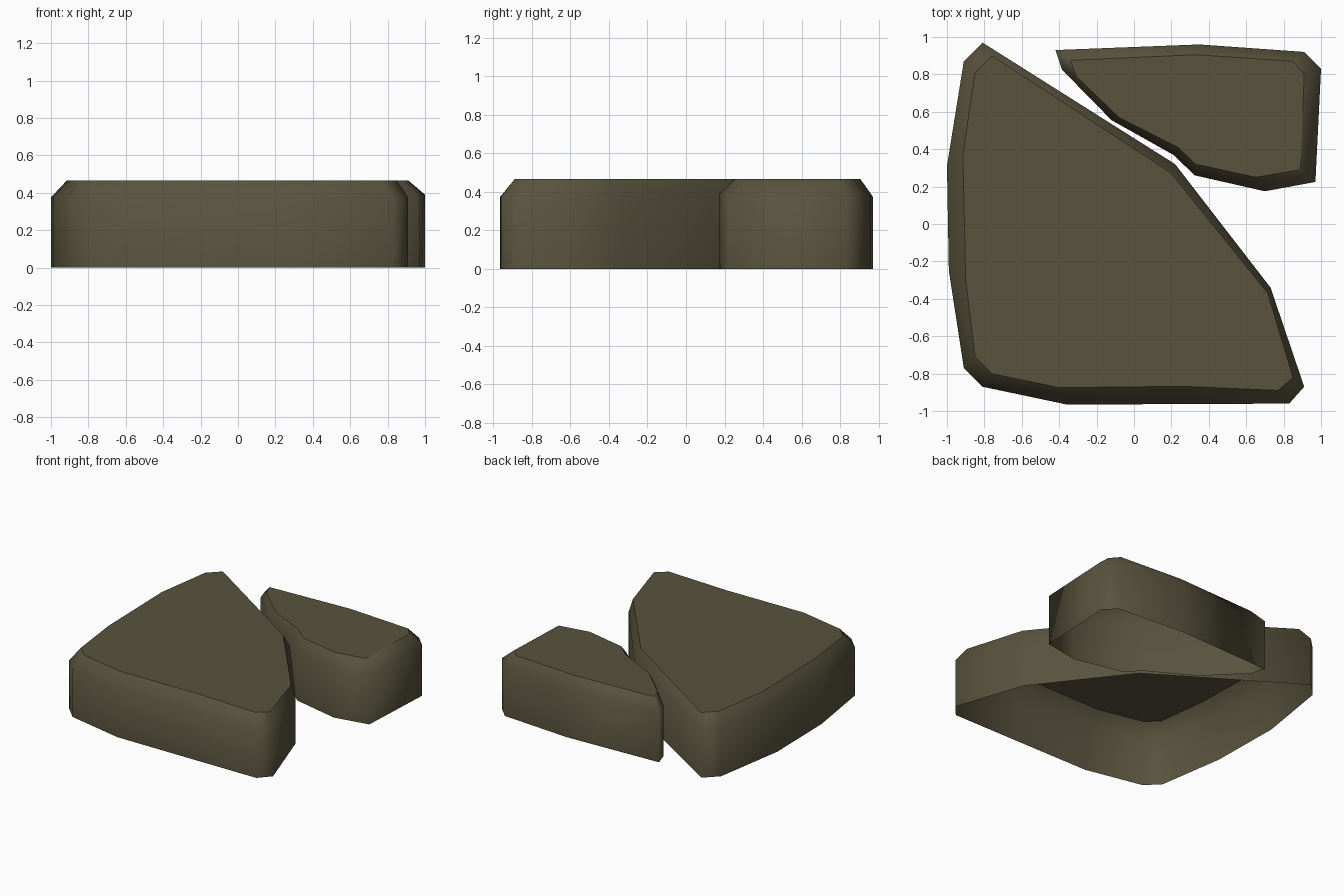
import bpy, bmesh

if "Cube" in bpy.data.objects:
    bpy.data.objects.remove(bpy.data.objects["Cube"])

TOP = 0.466

stone = bpy.data.materials.new("dark olive stone")
stone.diffuse_color = (0.1, 0.087, 0.048, 1)
stone.use_nodes = True
stone.node_tree.nodes["Principled BSDF"].inputs["Base Color"].default_value = stone.diffuse_color


def slab(name, outline, top, rim):
    """Hollow paving stone: upright walls, sloped rim, flat top, open base."""
    bm = bmesh.new()
    rings = [
        [bm.verts.new((x, y, 0)) for x, y in outline],
        [bm.verts.new((x, y, rim)) for x, y in outline],
        [bm.verts.new((x, y, TOP)) for x, y in top],
    ]
    n = len(outline)
    for low, high in zip(rings, rings[1:]):
        for i in range(n):
            j = (i + 1) % n
            bm.faces.new((low[i], low[j], high[j], high[i]))
    cap = bm.faces.new(rings[2])
    for f in bm.faces:
        f.smooth = True
    # crisp border around the flat top
    for e in cap.edges:
        e.smooth = False
    mesh = bpy.data.meshes.new(name)
    bm.to_mesh(mesh)
    bm.free()
    mesh.materials.append(stone)
    obj = bpy.data.objects.new(name, mesh)
    bpy.context.collection.objects.link(obj)
    return obj


# Large stone, outline counter-clockwise from the front left
slab("large_stone",
     [(-0.91, -0.77), (-0.81, -0.87), (-0.36, -0.965), (0.27, -0.963),
      (0.83, -0.96), (0.91, -0.87), (0.73, -0.34), (0.22, 0.32),
      (-0.81, 0.97), (-0.91, 0.87), (-1.0, 0.31), (-0.99, -0.25)],
     [(-0.85, -0.71), (-0.76, -0.80), (-0.40, -0.875), (0.27, -0.868),
      (0.77, -0.89), (0.85, -0.82), (0.715, -0.37), (0.195, 0.275),
      (-0.76, 0.90), (-0.85, 0.81), (-0.915, 0.37), (-0.90, -0.30)],
     0.375)

# Small stone, outline counter-clockwise from the front right
slab("small_stone",
     [(0.70, 0.175), (0.97, 0.225), (1.0, 0.83), (0.91, 0.92),
      (0.35, 0.96), (-0.42, 0.93), (-0.385, 0.825), (-0.12, 0.555),
      (0.21, 0.37), (0.325, 0.26)],
     [(0.65, 0.25), (0.89, 0.29), (0.91, 0.80), (0.85, 0.87),
      (0.33, 0.905), (-0.34, 0.875), (-0.31, 0.79), (-0.08, 0.57),
      (0.235, 0.41), (0.33, 0.32)],
     0.39)
